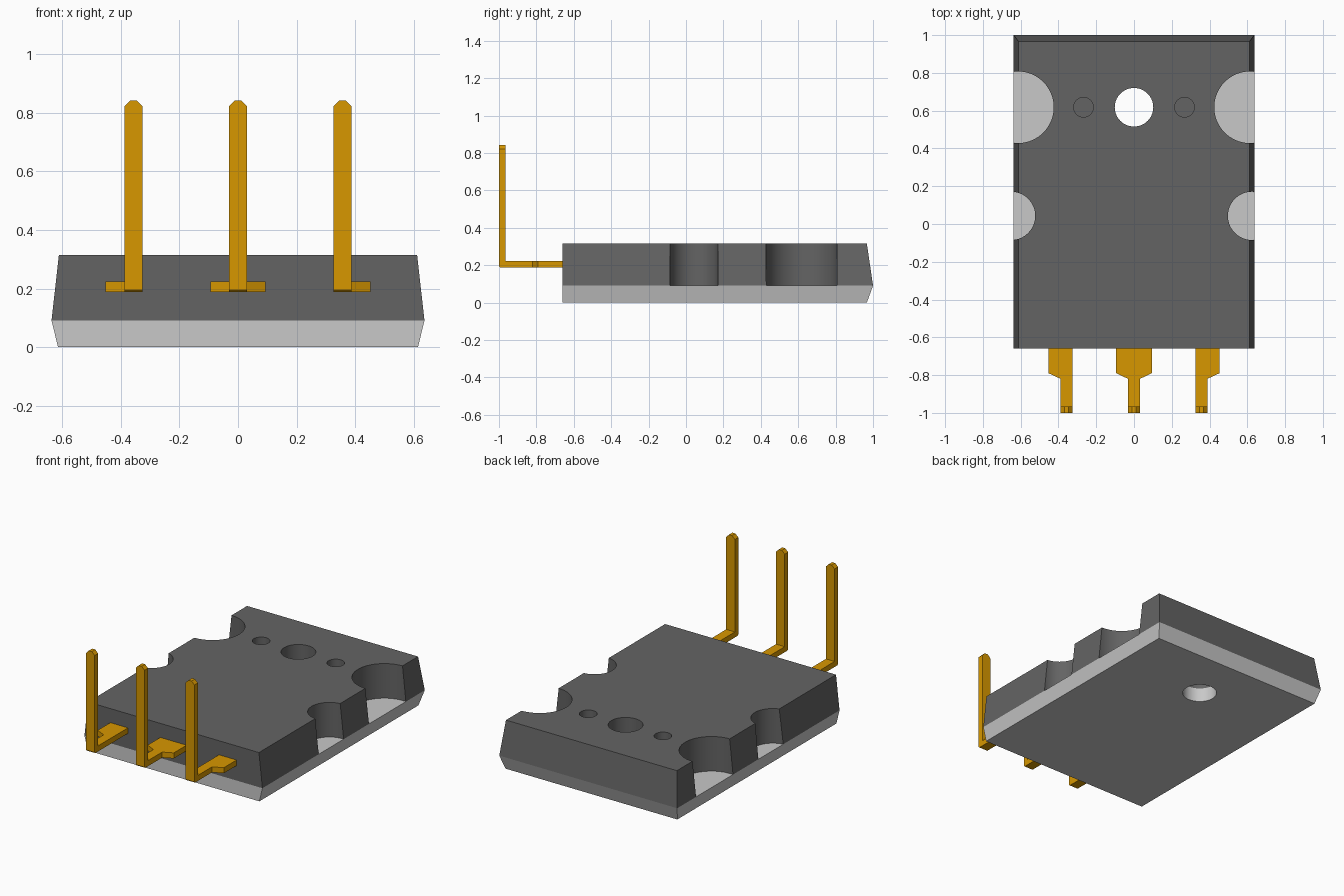
import bpy
import bmesh
from mathutils import Vector

cube = bpy.data.objects.get("Cube")
if cube:
    bpy.data.objects.remove(cube, do_unlink=True)


def material(name, rgb):
    m = bpy.data.materials.new(name)
    m.use_nodes = True
    m.diffuse_color = (*rgb, 1)
    m.node_tree.nodes["Principled BSDF"].inputs["Base Color"].default_value = (*rgb, 1)
    return m


dark = material("dark plastic", (0.127, 0.127, 0.127))
metal = material("light metal", (0.58, 0.58, 0.58))
gold = material("gold", (0.68, 0.31, 0.0))


def add_object(name, bm, mat):
    bmesh.ops.recalc_face_normals(bm, faces=bm.faces)
    mesh = bpy.data.meshes.new(name)
    bm.to_mesh(mesh)
    bm.free()
    mesh.materials.append(mat)
    obj = bpy.data.objects.new(name, mesh)
    bpy.context.collection.objects.link(obj)
    return obj


def extrude(bm, outline, direction):
    """Extrude a closed flat outline along a vector."""
    face = bm.faces.new([bm.verts.new(p) for p in outline])
    new = bmesh.ops.extrude_face_region(bm, geom=[face])["geom"]
    verts = [v for v in new if isinstance(v, bmesh.types.BMVert)]
    bmesh.ops.translate(bm, verts=verts, vec=Vector(direction))


FRONT = -0.66
SEAM = 0.091


def slab(name, low, high, mat):
    """Slab between two (half width, back y, z) levels, with an upright front."""
    bm = bmesh.new()
    rings = []
    for w, back, z in (low, high):
        corners = ((-w, FRONT), (w, FRONT), (w, back), (-w, back))
        rings.append([bm.verts.new((x, y, z)) for x, y in corners])
    bm.faces.new(rings[0])
    bm.faces.new(rings[1])
    for i in range(4):
        j = (i + 1) % 4
        bm.faces.new((rings[0][i], rings[0][j], rings[1][j], rings[1][i]))
    return add_object(name, bm, mat)


def drill(obj, x, y, radius, z0, z1, mat):
    """Cut a round hole or pocket."""
    bm = bmesh.new()
    bmesh.ops.create_cone(bm, cap_ends=True, segments=64, radius1=radius,
                          radius2=radius, depth=z1 - z0)
    bmesh.ops.translate(bm, verts=bm.verts, vec=(x, y, (z0 + z1) / 2))
    cutter = add_object("cutter", bm, mat)
    cutter.hide_render = True
    mod = obj.modifiers.new("hole", 'BOOLEAN')
    mod.operation = 'DIFFERENCE'
    mod.solver = 'EXACT'
    mod.object = cutter
    bpy.context.view_layer.objects.active = obj
    bpy.ops.object.modifier_apply(modifier=mod.name)
    bpy.data.objects.remove(cutter, do_unlink=True)


def smooth(obj):
    bpy.ops.object.select_all(action='DESELECT')
    obj.select_set(True)
    bpy.context.view_layer.objects.active = obj
    bpy.ops.object.shade_smooth_by_angle()


# Plastic body with side notches, mounting hole and two pits
HOLE_Y = 0.618
body = slab("plastic_body", (0.637, 1.0, SEAM), (0.612, 0.967, 0.315), dark)
for s in (-1, 1):
    drill(body, s * 0.615, HOLE_Y, 0.19, 0, 0.5, dark)
    drill(body, s * 0.267, HOLE_Y, 0.052, 0.2, 0.5, dark)
drill(body, -0.651, 0.043, 0.128, 0, 0.5, dark)
drill(body, 0.625, 0.043, 0.128, 0, 0.5, dark)
drill(body, 0, HOLE_Y, 0.102, 0, 0.5, dark)
smooth(body)

# Metal base plate
plate = slab("base_plate", (0.615, 0.967, 0), (0.637, 1.0, SEAM), metal)
drill(plate, 0, HOLE_Y, 0.102, -0.1, 0.2, metal)
smooth(plate)

# Bent leads: flat shouldered foot, then an upright pin with a chamfered tip
Z0, Z1, TIP = 0.188, 0.224, 0.842
PIN_Y = -0.965


def lead(name, wide, narrow):
    bm = bmesh.new()
    (wl, wr), (nl, nr) = wide, narrow
    c = 0.02
    pin = [(nl, Z0), (nr, Z0), (nr, TIP - c), (nr - c, TIP), (nl + c, TIP), (nl, TIP - c)]
    extrude(bm, [(x, -1, z) for x, z in pin], (0, PIN_Y + 1, 0))
    # Small chamfer on the outside of the bend
    heel = [e for e in bm.edges
            if all(v.co.y < -0.99 and v.co.z < Z1 for v in e.verts)]
    bmesh.ops.bevel(bm, geom=heel, offset=0.007, segments=1, affect='EDGES')
    foot = [(wl, FRONT + 0.05), (wl, -0.79), (nl, -0.82), (nl, PIN_Y),
            (nr, PIN_Y), (nr, -0.82), (wr, -0.79), (wr, FRONT + 0.05)]
    extrude(bm, [(x, y, Z0) for x, y in foot], (0, 0, Z1 - Z0))
    add_object(name, bm, gold)


lead("middle_lead", (-0.094, 0.094), (-0.031, 0.031))
lead("left_lead", (0.326, 0.452), (0.326, 0.388))
lead("right_lead", (-0.452, -0.326), (-0.388, -0.326))
